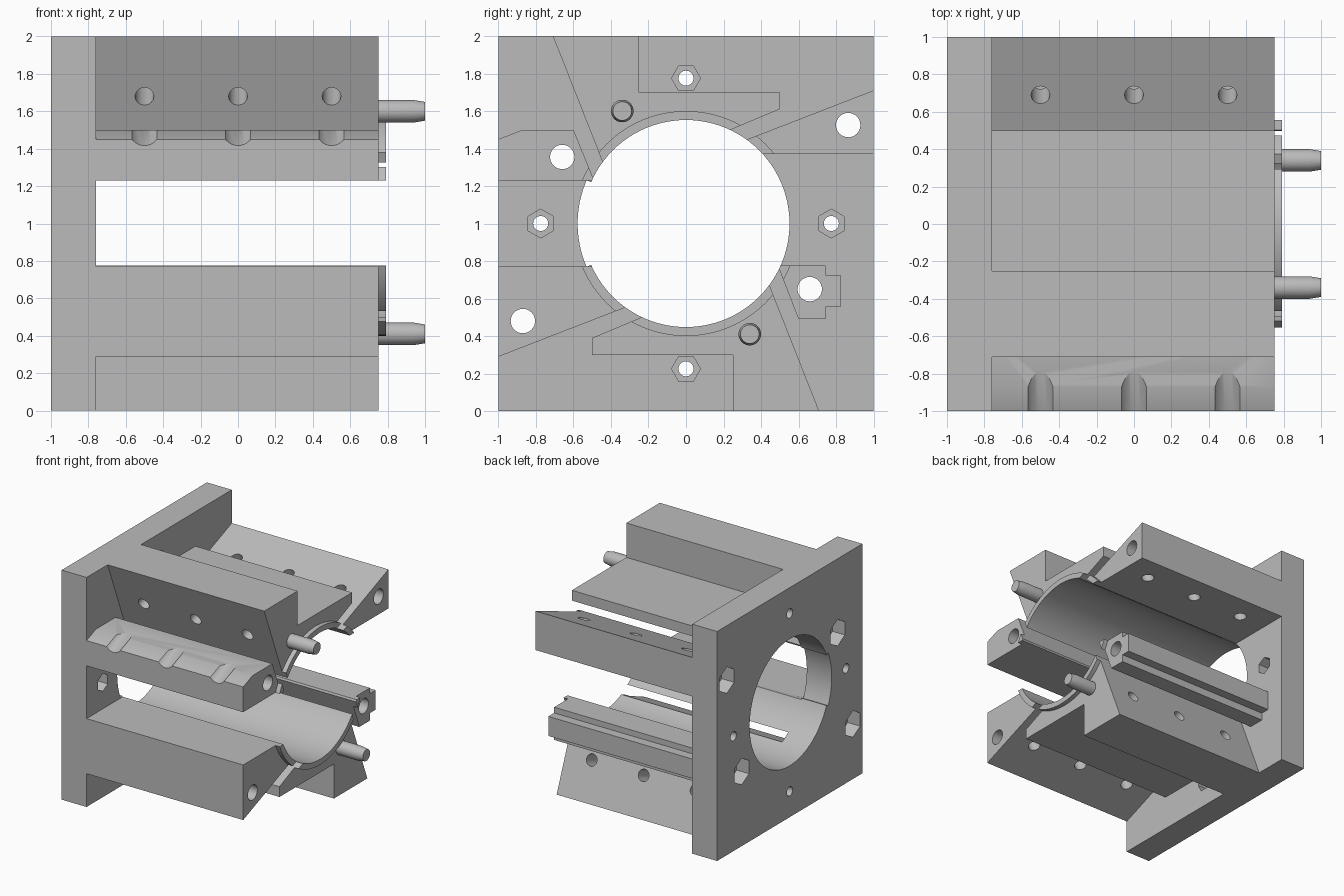
import bpy, bmesh, math
from mathutils import Vector

if "Cube" in bpy.data.objects:
    bpy.data.objects.remove(bpy.data.objects["Cube"])

grey = bpy.data.materials.new("plain grey")
grey.use_nodes = True
colour = (0.5, 0.5, 0.5, 1)
grey.diffuse_color = colour
grey.node_tree.nodes["Principled BSDF"].inputs["Base Color"].default_value = colour


def loft(name, rings):
    """Closed solid through matching rings of points."""
    bm = bmesh.new()
    loops = [[bm.verts.new(p) for p in ring] for ring in rings]
    n = len(loops[0])
    for a, b in zip(loops, loops[1:]):
        for i in range(n):
            j = (i + 1) % n
            bm.faces.new((a[i], a[j], b[j], b[i]))
    bm.faces.new(loops[0])
    bm.faces.new(loops[-1])
    bmesh.ops.recalc_face_normals(bm, faces=bm.faces)
    mesh = bpy.data.meshes.new(name)
    bm.to_mesh(mesh)
    bm.free()
    mesh.materials.append(grey)
    obj = bpy.data.objects.new(name, mesh)
    bpy.context.collection.objects.link(obj)
    return obj


def prism(name, outline, x0, x1):
    return loft(name, [[(x, y, z) for y, z in outline] for x in (x0, x1)])


def rod(name, origin, axis, sections, sides=32, phase=0):
    """Round or hexagonal rod from (distance, radius) sections along an axis in the xz-xy planes."""
    axis = Vector(axis).normalized()
    u = Vector((0, 1, 0)) if abs(axis.x) > 0.5 else Vector((1, 0, 0))
    v = axis.cross(u)
    rings = []
    for d, r in sections:
        angles = [phase + math.tau * i / sides for i in range(sides)]
        rings.append([Vector(origin) + axis * d + (u * math.cos(a) + v * math.sin(a)) * r
                      for a in angles])
    return loft(name, rings)


def boolean(target, tool, operation="DIFFERENCE"):
    mod = target.modifiers.new("cut", "BOOLEAN")
    mod.operation, mod.object, mod.solver = operation, tool, "EXACT"
    bpy.context.view_layer.objects.active = target
    bpy.ops.object.modifier_apply(modifier=mod.name)
    bpy.data.objects.remove(tool)


def opposite(outline):
    """Half turn about the bore axis."""
    return [(-y, 2 - z) for y, z in outline]


# End plate and the six long blocks that grow out of it
frame = prism("clamp_frame", [(-1, 0), (1, 0), (1, 2), (-1, 2)], -1, -0.76)
stepped = [(-0.71, 2), (-0.25, 2), (-0.25, 1.7), (0.5, 1.7), (0.5, 1.61),
           (0.25, 1.505), (0, 1.4), (-0.41, 1.24)]
upper_wedge = [(1, 1.71), (0.2, 1.4), (0.2, 1.37), (1, 1.37)]
lower_wedge = [(-1, 0.29), (-0.2, 0.6), (-0.2, 0.77), (-1, 0.77)]
front_rail = [(-1, 1.45), (-0.87, 1.5), (-0.6, 1.5), (-0.49, 1.23), (-1, 1.23)]
back_rail = [(0.49, 0.775), (0.745, 0.775), (0.745, 0.725), (0.825, 0.725), (0.825, 0.555),
             (0.745, 0.555), (0.745, 0.49), (0.6, 0.49)]
for outline in (stepped, opposite(stepped), upper_wedge, lower_wedge, front_rail, back_rail):
    boolean(frame, prism("block", outline, -0.8, 0.79), "UNION")

X = (1, 0, 0)
# Trim the block ends, leaving a thin raised lip around the bore
trim = prism("trim", [(-2, -1), (2, -1), (2, 3), (-2, 3)], 0.75, 0.9)
boolean(trim, rod("lip", (0, 0, 1), X, [(0.7, 0.6), (1, 0.6)], 96))
boolean(frame, trim)

# Main bore, with a slightly wider relief on the front side
boolean(frame, rod("bore", (0, 0, 1), X, [(-1.2, 0.552), (1.2, 0.552)], 96))
arc = [math.radians(156.5 + 47 * i / 16) for i in range(17)]
relief = [(0, 1)] + [(0.578 * math.cos(a), 1 + 0.578 * math.sin(a)) for a in arc]
boolean(frame, prism("relief", relief, -1.2, -0.7))

# Long rod holes with hexagonal pockets in the rear of the plate
for y, z in ((-0.66, 1.355), (-0.87, 0.48), (0.66, 0.65), (0.865, 1.525)):
    boolean(frame, rod("rod_hole", (0, y, z), X, [(-1.2, 0.065), (1.2, 0.065)]))
    boolean(frame, rod("rod_pocket", (0, y, z), X, [(-1.2, 0.115), (-0.88, 0.115)], 6, math.pi / 2))

# Mounting holes with hexagonal pockets on the inner side of the plate
for i in range(4):
    a = math.pi / 2 * i
    centre = (0, 0.775 * math.cos(a), 1 + 0.775 * math.sin(a))
    boolean(frame, rod("mount_hole", centre, X, [(-1.2, 0.04), (-0.6, 0.04)]))
    boolean(frame, rod("mount_pocket", centre, X, [(-0.86, 0.077), (-0.6, 0.077)], 6, a + math.pi / 2))

# Angled screw holes, repeated along the blocks and turned half way round
for x in (-0.5, 0, 0.5):
    for s in (1, -1):
        slant = (x, -0.584 * s, 1 + 0.68 * s)
        boolean(frame, rod("screw_hole", slant, (0, 0.93 * s, 0.366 * s), [(-0.1, 0.05), (0.3, 0.05)]))
        slope = (x, 0.69 * s, 1 + 0.59 * s)
        boolean(frame, rod("clamp_hole", slope, (0, 0.362 * s, -0.932 * s), [(-0.06, 0.05), (0.3, 0.05)]))
    # Tool clearance grooves across the front rail
    boolean(frame, rod("groove", (x, -0.584, 1.675), (0, -0.93, -0.366), [(0.06, 0.088), (0.7, 0.088)]))

# Locating pins with tapered tips
pins = [rod(name, (0, y, z), X, [(0.7, 0.06), (0.94, 0.06), (1, 0.05)])
        for name, y, z in (("upper_pin", -0.34, 1.6), ("lower_pin", 0.34, 0.41))]

# Smooth round surfaces, keep edges sharp
bpy.ops.object.select_all(action="DESELECT")
for obj in [frame] + pins:
    obj.select_set(True)
bpy.context.view_layer.objects.active = frame
bpy.ops.object.shade_smooth_by_angle(angle=math.radians(25))
